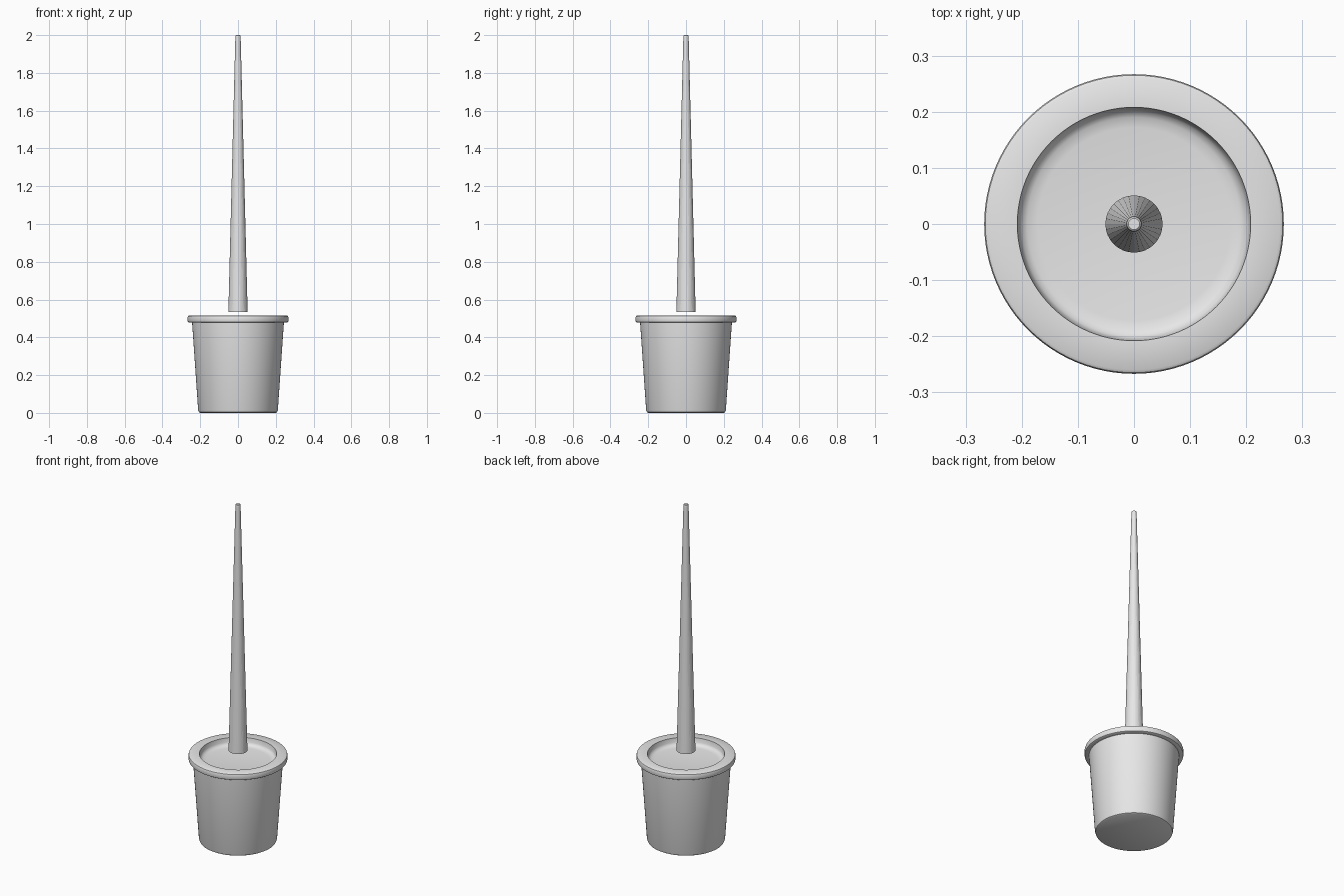
import bpy, math

if "Cube" in bpy.data.objects:
    bpy.data.objects.remove(bpy.data.objects["Cube"])

grey = bpy.data.materials.new("plain_grey")
grey.diffuse_color = (0.8, 0.8, 0.8, 1)
grey.use_nodes = True
grey.node_tree.nodes["Principled BSDF"].inputs["Base Color"].default_value = grey.diffuse_color


def lathe(name, profile, sides, angle=None):
    """Spin an (r, z) profile around z; r = 0 ends collapse to a pole."""
    verts, rings, faces = [], [], []
    for r, z in profile:
        if r == 0:
            rings.append([len(verts)] * sides)
            verts.append((0, 0, z))
        else:
            rings.append(list(range(len(verts), len(verts) + sides)))
            verts += [(r * math.cos(2 * math.pi * i / sides),
                       r * math.sin(2 * math.pi * i / sides), z) for i in range(sides)]
    for a, b in zip(rings, rings[1:]):
        for i in range(sides):
            j = (i + 1) % sides
            faces.append(list(dict.fromkeys((a[i], a[j], b[j], b[i]))))
    mesh = bpy.data.meshes.new(name)
    mesh.from_pydata(verts, [], faces)
    mesh.materials.append(grey)
    ob = bpy.data.objects.new(name, mesh)
    bpy.context.collection.objects.link(ob)
    if angle:
        bpy.ops.object.select_all(action='DESELECT')
        bpy.context.view_layer.objects.active = ob
        ob.select_set(True)
        bpy.ops.object.shade_smooth_by_angle(angle=math.radians(angle))
    return ob


# Tapered pot with an overhanging rim and a shallow dished top
lathe("pot", [
    (0, 0), (0.200, 0), (0.207, 0.004), (0.211, 0.015),
    (0.243, 0.478), (0.260, 0.478), (0.265, 0.481), (0.267, 0.487),
    (0.267, 0.506), (0.265, 0.512), (0.260, 0.515),
    (0.208, 0.515), (0.205, 0.490), (0.200, 0.480), (0.190, 0.474),
    (0.172, 0.471), (0, 0.470)], 96, 40)

# Tapered pole hovering just above the pot, with a slightly rounded tip
lathe("pole", [
    (0, 0.535), (0.051, 0.535), (0.014, 1.992), (0.0125, 1.998),
    (0.010, 2.0), (0, 2.0)], 32)
